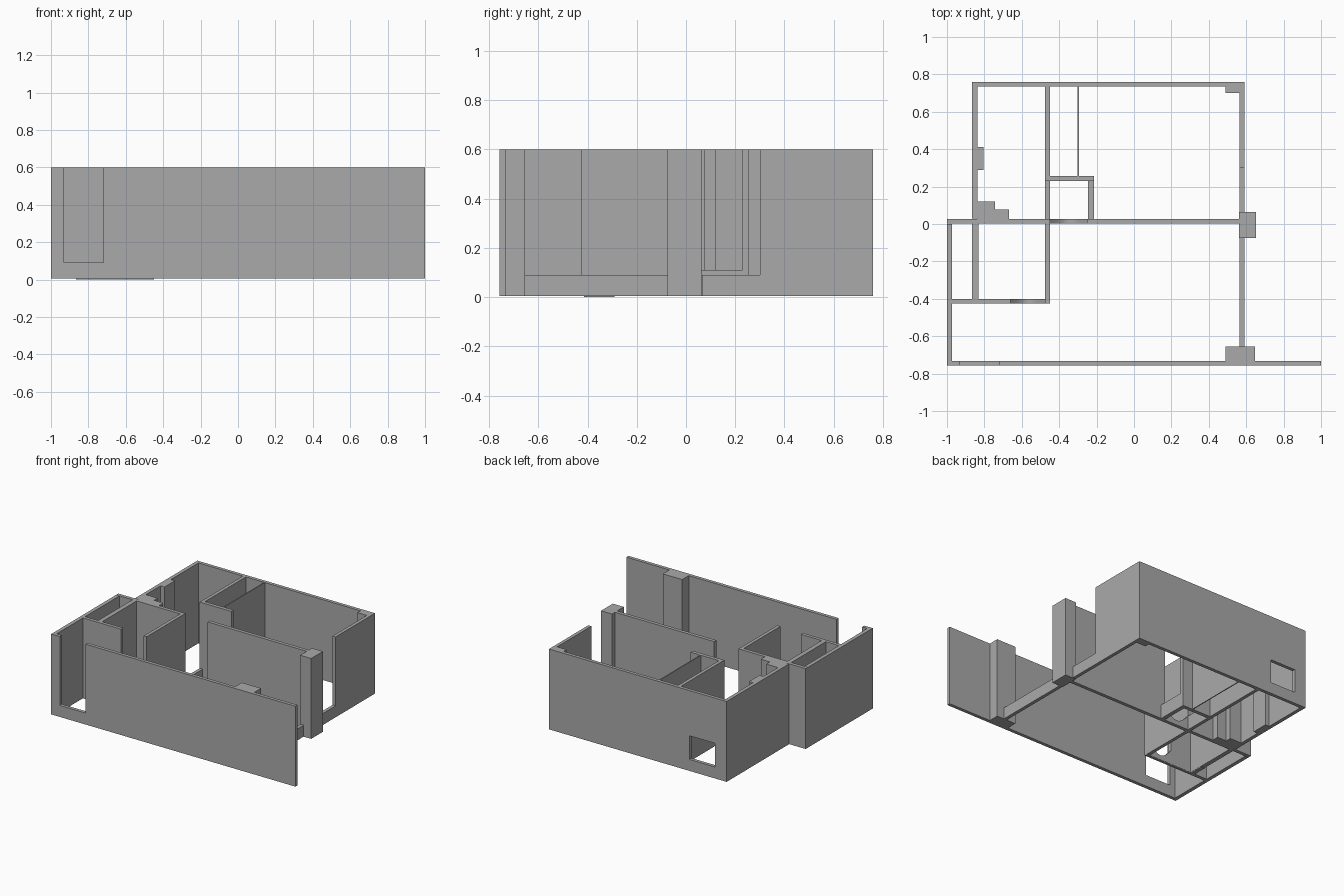
import bpy, bmesh, math
from mathutils import Vector

cube = bpy.data.objects.get("Cube")
if cube:
    bpy.data.objects.remove(cube, do_unlink=True)

TOP, BASE, SILL, INNER_SILL = 0.6, 0.005, 0.09, 0.11

grey = bpy.data.materials.new("plaster_grey")
grey.use_nodes = True
colour = (0.4, 0.4, 0.4, 1)
grey.diffuse_color = colour
grey.node_tree.nodes["Principled BSDF"].inputs["Base Color"].default_value = colour


def finish(name, bm):
    mesh = bpy.data.meshes.new(name)
    bmesh.ops.recalc_face_normals(bm, faces=bm.faces)
    bm.to_mesh(mesh)
    bm.free()
    mesh.materials.append(grey)
    obj = bpy.data.objects.new(name, mesh)
    bpy.context.collection.objects.link(obj)
    return obj


def prism(name, outline, direction):
    """Extrude a flat outline along a direction."""
    bm = bmesh.new()
    face = bm.faces.new([bm.verts.new(p) for p in outline])
    ext = bmesh.ops.extrude_face_region(bm, geom=[face])
    moved = [v for v in ext["geom"] if isinstance(v, bmesh.types.BMVert)]
    bmesh.ops.translate(bm, vec=Vector(direction), verts=moved)
    return finish(name, bm)


def block(name, x0, x1, y0, y1, z0=BASE, z1=TOP):
    outline = [(x0, y0, z0), (x1, y0, z0), (x1, y1, z0), (x0, y1, z0)]
    return prism(name, outline, (0, 0, z1 - z0))


def notched_wall(name, x0, x1, y0, y1, a, b):
    """Wall along x with an opening from the sill up to the top."""
    points = [(x0, BASE), (x1, BASE), (x1, TOP), (b, TOP), (b, SILL),
              (a, SILL), (a, TOP), (x0, TOP)]
    return prism(name, [(x, y0, z) for x, z in points], (0, y1 - y0, 0))


def curved_sill(name, x0, x1, y0, y1, steps=16):
    """Low doorway sill whose top sags in an arc."""
    points = [(x0, BASE), (x1, BASE)]
    for i in range(steps + 1):
        t = i / steps
        points.append((x1 + (x0 - x1) * t,
                       INNER_SILL - 0.07 * math.sin(math.pi * t)))
    obj = prism(name, [(x, y0, z) for x, z in points], (0, y1 - y0, 0))
    return obj


# Front wall with its tall opening
notched_wall("front_wall", -1, 1, -0.757, -0.732, -0.93, -0.72)

# Back wall around a small window
wx0, wx1, wz0, wz1 = -0.77, -0.56, 0.09, 0.265
block("back_wall_right_end", -0.865, wx0, 0.735, 0.76)
block("back_wall_main", wx1, 0.59, 0.735, 0.76)
block("back_window_sill", wx0, wx1, 0.735, 0.76, BASE, wz0)
block("back_window_lintel", wx0, wx1, 0.735, 0.76, wz1, TOP)

# Outer side walls
block("outer_side_wall_back", -0.865, -0.838, 0.03, 0.735)
block("outer_side_wall_front", -1, -0.972, -0.732, 0.0)
block("far_side_wall", 0.565, 0.59, 0.3, 0.735)
block("far_side_sill_back", 0.565, 0.59, 0.065, 0.3, BASE, SILL)
block("far_side_sill_front", 0.565, 0.59, -0.655, -0.075, BASE, SILL)

# Middle wall with a doorway
block("middle_wall_long", -0.25, 0.565, 0.002, 0.028)
block("middle_wall_short", -1, -0.45, 0.002, 0.028)
curved_sill("middle_doorway_sill", -0.45, -0.25, 0.002, 0.028)

# Front room partitions
block("small_room_side", -0.475, -0.45, -0.425, 0.002)
block("small_room_divider", -0.865, -0.832, -0.4, 0.002)
block("small_room_front", -0.972, -0.66, -0.425, -0.4)
curved_sill("small_room_doorway_sill", -0.66, -0.475, -0.425, -0.4)

# Back room partitions
block("back_room_wall", -0.475, -0.45, 0.23, 0.735)
block("closet_wall", -0.45, -0.215, 0.23, 0.257)
block("closet_sill_inner", -0.475, -0.45, 0.028, 0.23, BASE, INNER_SILL)
block("closet_sill_outer", -0.245, -0.215, 0.028, 0.23, BASE, INNER_SILL)
block("thin_screen", -0.302, -0.295, 0.257, 0.735)

# Piers and pilasters
block("front_pier", 0.49, 0.648, -0.75, -0.655)
block("middle_pier", 0.562, 0.652, -0.075, 0.063)
block("back_corner_pier", 0.488, 0.575, 0.7, 0.74)
block("side_pilaster", -0.84, -0.805, 0.29, 0.412)
block("stepped_pier_deep", -0.84, -0.742, 0.02, 0.12)
block("stepped_pier_shallow", -0.742, -0.667, 0.02, 0.078)

# Thin footings under the small room
block("front_footing", -0.865, -0.45, -0.415, -0.402, 0, BASE)
block("divider_footing", -0.863, -0.834, -0.402, -0.29, 0, BASE)
